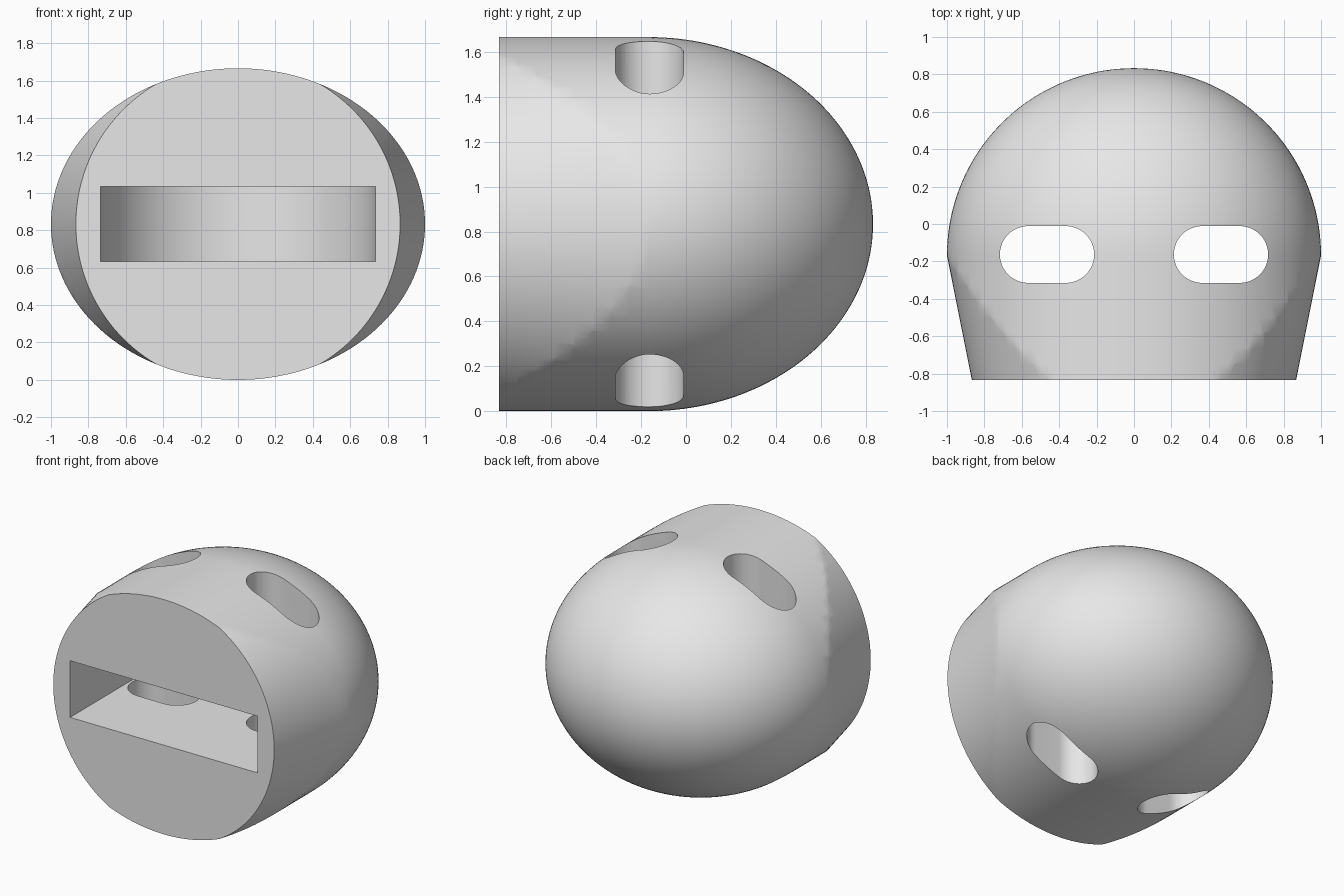
import bpy, bmesh
from math import sin, cos, pi

SEG = 144          # sides around the long axis
MID_Z = 0.833      # height of the axis
SPLIT = -0.167     # where the dome meets the straight body
FRONT = -0.833

cube = bpy.data.objects.get("Cube")
if cube:
    bpy.data.objects.remove(cube, do_unlink=True)

grey = bpy.data.materials.new("light grey")
grey.use_nodes = True
grey.diffuse_color = (0.8, 0.8, 0.8, 1)
grey.node_tree.nodes["Principled BSDF"].inputs["Base Color"].default_value = (0.8, 0.8, 0.8, 1)


def add_object(name, bm):
    bmesh.ops.recalc_face_normals(bm, faces=bm.faces[:])
    mesh = bpy.data.meshes.new(name)
    bm.to_mesh(mesh)
    bm.free()
    mesh.materials.append(grey)
    obj = bpy.data.objects.new(name, mesh)
    bpy.context.collection.objects.link(obj)
    return obj


def loft(name, profile, z_scale):
    """Rings of (y, radius) around the y axis, capped at both ends."""
    bm = bmesh.new()
    rings = []
    for y, r in profile:
        angles = [2 * pi * i / SEG for i in range(SEG)]
        rings.append([bm.verts.new((r * cos(a), y, MID_Z + r * z_scale * sin(a))) for a in angles])
    for low, high in zip(rings, rings[1:]):
        for i in range(SEG):
            j = (i + 1) % SEG
            bm.faces.new((low[i], low[j], high[j], high[i]))
    bm.faces.new(rings[0])
    bm.faces.new(rings[-1])
    return add_object(name, bm)


def prism(name, outline, z0, z1):
    """Upright prism from an outline in x and y."""
    bm = bmesh.new()
    base = bm.faces.new([bm.verts.new((x, y, z0)) for x, y in outline])
    top = bmesh.ops.extrude_face_region(bm, geom=[base])["geom"]
    verts = [v for v in top if isinstance(v, bmesh.types.BMVert)]
    bmesh.ops.translate(bm, verts=verts, vec=(0, 0, z1 - z0))
    return add_object(name, bm)


def arc(cx, cy, r, start, end, steps):
    return [(cx + r * cos(start + (end - start) * i / steps),
             cy + r * sin(start + (end - start) * i / steps)) for i in range(steps + 1)]


# Body: straight elliptical barrel ending in a rounded dome
barrel = [(-1.0 + (SPLIT + 1.0) * i / 10, 1.0) for i in range(10)]
dome = [(SPLIT + sin(a), cos(a)) for a in (pi / 2 * i / 48 for i in range(48))]
tip = [(SPLIT + 0.9999, 0.006)]
body = loft("domed_body", barrel + dome + tip, MID_Z)

# Cone that trims the sides toward the flat front
taper = loft("taper_trimmer", [(FRONT + 2 * i / 24, 0.867 + 0.4005 * i / 24) for i in range(25)], 1.0)

# Front pocket with a half-round back
pocket_outline = [(-0.735, -1.2), (0.735, -1.2)] + arc(0, SPLIT, 0.735, 0, pi, 64)
pocket = prism("pocket_cutter", pocket_outline, 0.633, 1.035)

# Rounded slots running right through from top to bottom
cutters = [pocket]
for side, x in (("left", 0.465), ("right", -0.465)):
    outline = (arc(x + 0.1, -0.163, 0.152, -pi / 2, pi / 2, 24)
               + arc(x - 0.1, -0.163, 0.152, pi / 2, 3 * pi / 2, 24))
    cutters.append(prism(side + "_slot_cutter", outline, -0.3, 2.0))

for obj, operation in [(taper, 'INTERSECT')] + [(c, 'DIFFERENCE') for c in cutters]:
    mod = body.modifiers.new(obj.name, 'BOOLEAN')
    mod.operation = operation
    mod.solver = 'EXACT'
    mod.object = obj
    bpy.ops.object.select_all(action='DESELECT')
    bpy.context.view_layer.objects.active = body
    body.select_set(True)
    bpy.ops.object.modifier_apply(modifier=mod.name)
    bpy.data.objects.remove(obj, do_unlink=True)

bpy.ops.object.shade_smooth_by_angle(angle=pi / 6)
